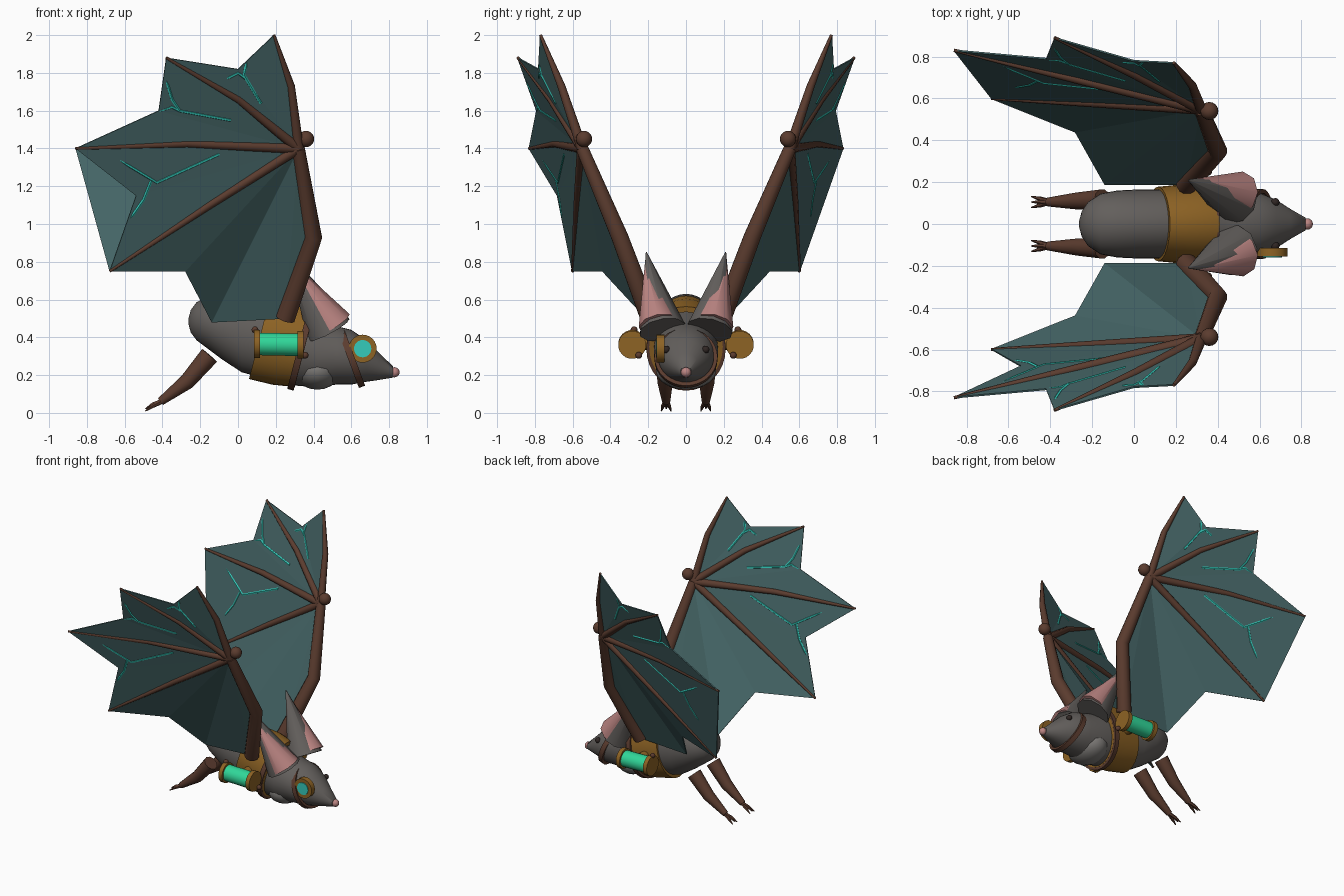
import bpy, bmesh, math
from mathutils import Vector, Matrix
from mathutils.geometry import intersect_point_tri_2d, barycentric_transform

if "Cube" in bpy.data.objects:
    bpy.data.objects.remove(bpy.data.objects["Cube"])


def material(name, rgb):
    m = bpy.data.materials.new(name)
    m.diffuse_color = (*rgb, 1)
    m.use_nodes = True
    m.node_tree.nodes["Principled BSDF"].inputs["Base Color"].default_value = m.diffuse_color
    return m


FUR = material("grey_fur", (0.125, 0.115, 0.108))
PALE = material("pale_fur", (0.20, 0.19, 0.18))
BROWN = material("brown_leather", (0.105, 0.045, 0.028))
GOLD = material("brass", (0.27, 0.125, 0.018))
SKIN = material("teal_membrane", (0.060, 0.132, 0.135))
CYAN = material("cyan_glow", (0.035, 0.60, 0.50))
PINK = material("pink_skin", (0.50, 0.235, 0.225))
GREEN = material("green_glass", (0.03, 0.68, 0.32))
DARK = material("dark_eye", (0.03, 0.02, 0.018))


def finish(bm, name, mat, smooth=True):
    bmesh.ops.recalc_face_normals(bm, faces=bm.faces)
    me = bpy.data.meshes.new(name)
    bm.to_mesh(me)
    bm.free()
    me.materials.append(mat)
    ob = bpy.data.objects.new(name, me)
    bpy.context.collection.objects.link(ob)
    if smooth:
        bpy.ops.object.select_all(action='DESELECT')
        ob.select_set(True)
        bpy.context.view_layer.objects.active = ob
        bpy.ops.object.shade_smooth_by_angle(angle=math.radians(50))
    return ob


def skin_rings(bm, rings, cap=True):
    vs = [[bm.verts.new(p) for p in r] for r in rings]
    n = len(vs[0])
    for a, b in zip(vs, vs[1:]):
        for i in range(n):
            j = (i + 1) % n
            bm.faces.new((a[i], a[j], b[j], b[i]))
    if cap:
        bm.faces.new(vs[0])
        bm.faces.new(vs[-1])


def oval(c, up, ry, rz, n=32):
    """Oval ring around c, spanned by the y axis and a given up direction."""
    c, up = Vector(c), Vector(up).normalized()
    return [c + Vector((0, ry * math.cos(t), 0)) + up * (rz * math.sin(t))
            for t in (2 * math.pi * i / n for i in range(n))]


def tube(name, pts, radii, mat, n=10):
    """Tapered tube through a path of points."""
    pts = [Vector(p) for p in pts]
    side = (pts[-1] - pts[0]).orthogonal().normalized()
    rings = []
    for i, (p, r) in enumerate(zip(pts, radii)):
        d = (pts[min(i + 1, len(pts) - 1)] - pts[max(i - 1, 0)]).normalized()
        u = (side - d * side.dot(d)).normalized()
        v = d.cross(u)
        rings.append([p + (u * math.cos(t) + v * math.sin(t)) * r
                      for t in (2 * math.pi * k / n for k in range(n))])
    bm = bmesh.new()
    skin_rings(bm, rings)
    return finish(bm, name, mat)


def ball(name, c, r, mat, scale=(1, 1, 1)):
    bm = bmesh.new()
    bmesh.ops.create_uvsphere(bm, u_segments=16, v_segments=10, radius=r)
    bmesh.ops.transform(bm, matrix=Matrix.Translation(c) @ Matrix.Diagonal((*scale, 1)), verts=bm.verts)
    return finish(bm, name, mat)


def band(name, c, up, ry, rz, width, thick, mat):
    """Closed strap with a rectangular section around the body."""
    up = Vector(up).normalized()
    ax = Vector((up.z, 0, -up.x)) * (width / 2)
    c = Vector(c)
    a, b = c - ax, c + ax
    bm = bmesh.new()
    skin_rings(bm, [oval(a, up, ry, rz), oval(a, up, ry + thick, rz + thick),
                    oval(b, up, ry + thick, rz + thick), oval(b, up, ry, rz),
                    oval(a, up, ry, rz)], cap=False)
    bmesh.ops.remove_doubles(bm, verts=bm.verts, dist=1e-5)
    return finish(bm, name, mat)


# Body and head: ovals along x as (x, z centre, y radius, z radius)
sections = [(-.262, .485, .015, .015), (-.25, .485, .06, .06), (-.22, .485, .105, .10),
            (-.16, .48, .145, .14), (-.08, .455, .16, .175), (.02, .42, .165, .205),
            (.15, .39, .165, .21), (.30, .35, .17, .205), (.42, .315, .17, .18),
            (.52, .305, .16, .155), (.60, .295, .15, .145), (.68, .275, .115, .11),
            (.75, .245, .07, .07), (.82, .217, .03, .03)]
bm = bmesh.new()
skin_rings(bm, [oval((x, 0, z), (0, 0, 1), ry, rz) for x, z, ry, rz in sections])
finish(bm, "body", FUR)
ball("nose", (.828, 0, .215), .027, PINK)
ball("chest_fur", (.42, 0, .225), .1, PALE, (1.25, 1.6, 1.02))

# Harness around the chest and head strap
tilt = (.25, 0, .97)
bm = bmesh.new()
skin_rings(bm, [oval((.115, 0, .40), tilt, .165, .20), oval((.115, 0, .40), tilt, .178, .228),
                oval((.24, 0, .377), tilt, .19, .235), oval((.355, 0, .35), tilt, .195, .22),
                oval((.355, 0, .35), tilt, .165, .19)], cap=False)
finish(bm, "harness", GOLD)
band("harness_edge", (.335, 0, .345), tilt, .185, .205, .035, .025, BROWN)
band("head_strap", (.60, 0, .29), (-.35, 0, .94), .147, .142, .035, .02, BROWN)

# Monocle on one eye
def disc(name, y0, y1, r, mat):
    tube(name, [(.66, y0, .34), (.66, y1, .34)], [r, r], mat, 24)


disc("monocle_frame", -.115, -.155, .074, GOLD)
disc("monocle_lens", -.12, -.16, .046, CYAN)

# Wing outline around the wrist, for the +y side
SHOULDER, ELBOW, WRIST = (.25, .19, .50), (.40, .35, .93), (.32, .55, 1.40)
TIP1, TIP2, TIP3, TIP4 = (.19, .77, 2.0), (-.38, .89, 1.88), (-.86, .83, 1.40), (-.68, .60, .75)
KNUCKLE1 = (.28, .66, 1.73)
OUTLINE = [KNUCKLE1, TIP1, (0, .78, 1.82), TIP2, (-.42, .79, 1.60), TIP3,
           (-.54, .68, 1.15), TIP4, (-.28, .44, .75), (-.14, .19, .48), SHOULDER, ELBOW]
FINGERS = [(KNUCKLE1, TIP1), ((0, .715, 1.66), TIP2), ((-.27, .69, 1.425), TIP3), ((-.15, .575, 1.10), TIP4)]
VEINS = [[(-.10, 1.37), (-.43, 1.22), (-.63, 1.34)], [(-.46, 1.23), (-.50, 1.13), (-.57, 1.03)],
         [(-.04, 1.55), (-.31, 1.60), (-.35, 1.62), (-.63, 1.52)], [(-.31, 1.60), (-.35, 1.66), (-.38, 1.76)],
         [(.12, 1.64), (.03, 1.79), (.05, 1.88)], [(.04, 1.77), (.0, 1.80), (-.06, 1.77)]]


def on_wing(x, z, outline):
    """Lift an x, z position onto the membrane."""
    p = Vector((x, z))
    for a, b in zip(outline, outline[1:]):
        t = [Vector(q) for q in (WRIST, a, b)]
        f = [q.xz for q in t]
        if intersect_point_tri_2d(p, *f):
            return barycentric_transform(p.to_3d(), *[q.to_3d() for q in f], *t)
    return None


for s, label in ((1, "left"), (-1, "right")):
    def side(p):
        return Vector((p[0], p[1] * s, p[2]))

    # Membrane: the left wing has no notch between its last two tips
    outline = [p for p in OUTLINE if s < 0 or p != (-.54, .68, 1.15)]
    bm = bmesh.new()
    hub = bm.verts.new(side(WRIST))
    rim = [bm.verts.new(side(p)) for p in outline]
    for a, b in zip(rim, rim[1:]):
        bm.faces.new((hub, a, b))
    ob = finish(bm, label + "_membrane", SKIN, smooth=False)
    mod = ob.modifiers.new("thickness", 'SOLIDIFY')
    mod.thickness, mod.offset = .008, 0

    # Arm, wrist knob and fingers
    tube(label + "_arm", [side(SHOULDER), side(ELBOW), side(WRIST)], [.052, .046, .034], BROWN, 12)
    ball(label + "_wrist_knob", side((.36, .54, 1.45)), .043, BROWN)
    for i, (mid, tip) in enumerate(FINGERS):
        tube(f"{label}_finger_{i + 1}", [side(WRIST), side(mid), side(tip)], [.028, .021, .008], BROWN, 8)

    # Glowing veins, with extra points so they follow the folds
    for i, path in enumerate(VEINS):
        pts = []
        for (ax, az), (bx, bz) in zip(path, path[1:]):
            pts += [on_wing(ax + (bx - ax) * k / 4, az + (bz - az) * k / 4, outline) for k in range(4)]
        pts = [side(p) for p in pts + [on_wing(*path[-1], outline)] if p]
        if len(pts) > 1:
            tube(f"{label}_vein_{i + 1}", pts, [.009] * (len(pts) - 1) + [.004], CYAN, 6)

    # Ears: a grey cone with a pink cone pushed out of its front
    tube(label + "_ear", [side((.48, .125, .44)), side((.26, .21, .85))], [.125, .003], FUR, 10)
    tube(label + "_inner_ear", [side((.50, .145, .465)), side((.295, .215, .79))], [.108, .003], PINK, 9)
    ball(label + "_eye", side((.675, .104, .335)), .02, DARK)

    # Glass canister with brass caps and knobs
    back, front = Vector((.10, .285, .365)), Vector((.33, .285, .36))
    tube(label + "_canister_glass", [side(back), side(front)], [.06, .06], GREEN, 20)
    for end, p in (("back", back), ("front", front)):
        dx = Vector((.016, 0, 0))
        tube(f"{label}_canister_{end}_cap", [side(p - dx), side(p + dx)], [.074, .074], GOLD, 20)
    tube(label + "_canister_mount", [side((.22, .16, .37)), side((.22, .25, .365))], [.035, .035], GOLD)
    ball(label + "_upper_knob", side((.09, .275, .44)), .018, BROWN)
    ball(label + "_lower_knob", side((.355, .25, .305)), .018, BROWN)

    # Legs with three claws
    tube(label + "_leg", [side(p) for p in ((-.15, .115, .305), (-.27, .11, .165), (-.41, .105, .06))],
         [.052, .042, .022], BROWN)
    for i in (-1, 0, 1):
        tube(f"{label}_claw_{i + 2}", [side((-.40, .105, .062)), side((-.45, .105 + .016 * i, .045 - .008 * abs(i))),
             side((-.49, .105 + .026 * i, .022 - .012 * abs(i)))], [.014, .011, .003], BROWN, 6)
